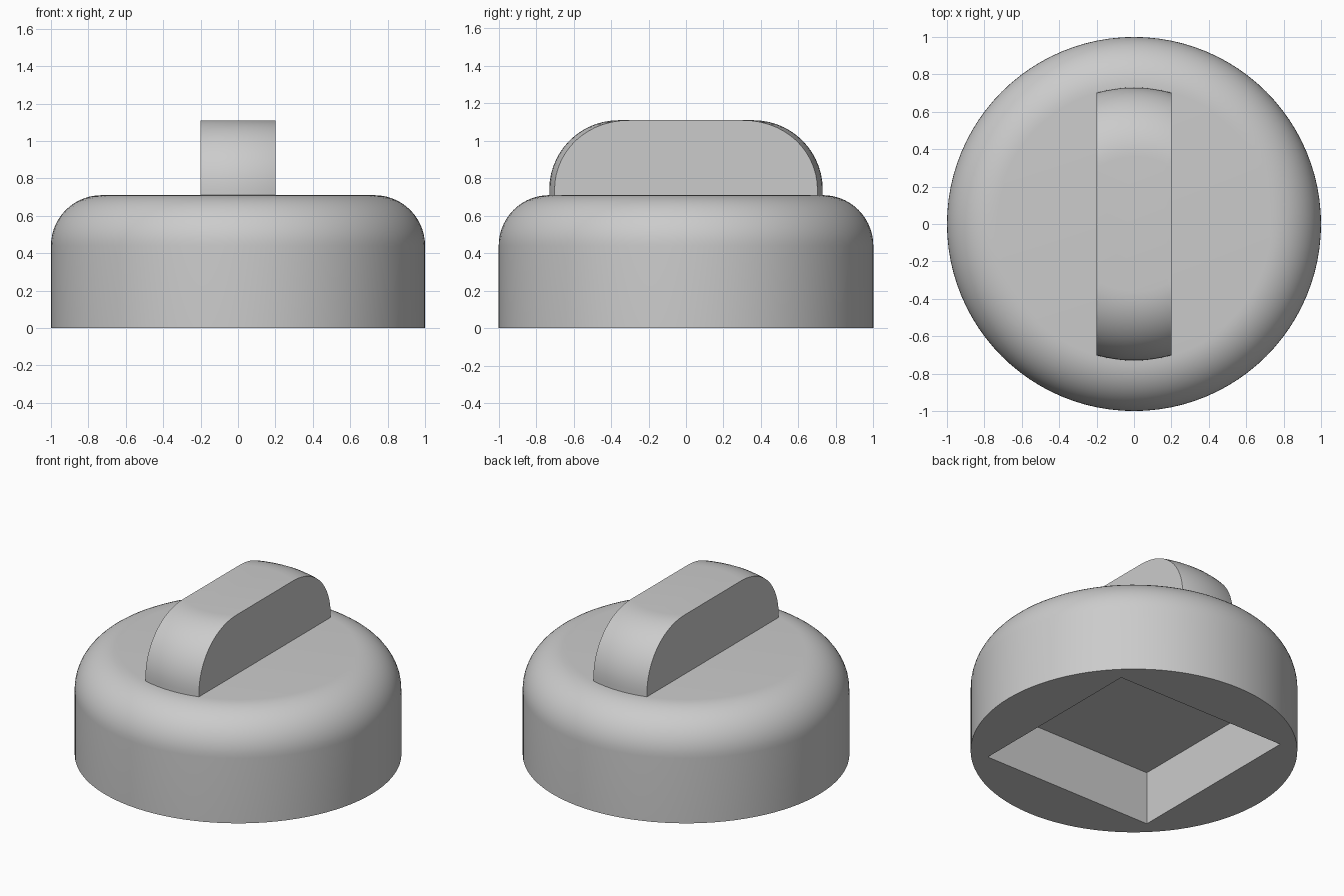
import bpy, bmesh
from math import sin, cos, pi, radians
from mathutils import Vector

if "Cube" in bpy.data.objects:
    bpy.data.objects.remove(bpy.data.objects["Cube"])

grey = bpy.data.materials.new("plain grey")
grey.use_nodes = True
grey.diffuse_color = (0.6, 0.6, 0.6, 1)
grey.node_tree.nodes["Principled BSDF"].inputs["Base Color"].default_value = (0.6, 0.6, 0.6, 1)


def rounded_disc(radius, bottom, top, fillet, segments=96, steps=14):
    """Solid of revolution with a rounded upper rim."""
    profile = [(radius, bottom)]
    for i in range(steps + 1):
        a = i / steps * pi / 2
        profile.append((radius - fillet + fillet * cos(a), top - fillet + fillet * sin(a)))
    bm = bmesh.new()
    rings = [[bm.verts.new((r * cos(2 * pi * k / segments), r * sin(2 * pi * k / segments), z))
              for k in range(segments)] for r, z in profile]
    for low, high in zip(rings, rings[1:]):
        for k in range(segments):
            n = (k + 1) % segments
            bm.faces.new((low[k], low[n], high[n], high[k]))
    bm.faces.new(rings[0][::-1])
    bm.faces.new(rings[-1])
    return bm


def finish(bm, name):
    bmesh.ops.recalc_face_normals(bm, faces=bm.faces)
    mesh = bpy.data.meshes.new(name)
    bm.to_mesh(mesh)
    bm.free()
    mesh.materials.append(grey)
    obj = bpy.data.objects.new(name, mesh)
    bpy.context.collection.objects.link(obj)
    return obj


def smooth(obj):
    bpy.ops.object.select_all(action="DESELECT")
    obj.select_set(True)
    bpy.context.view_layer.objects.active = obj
    bpy.ops.object.shade_smooth_by_angle(angle=radians(30))


# Round body with a square socket cut into its underside
body = finish(rounded_disc(1, 0, 0.71, 0.27), "knob_body")
socket_half, socket_depth = 0.635, 0.36
cut = bmesh.new()
bmesh.ops.create_cube(cut, size=2)
bmesh.ops.scale(cut, vec=(socket_half, socket_half, socket_depth), verts=cut.verts)
cutter = finish(cut, "socket_cutter")
cutter.hide_render = True
mod = body.modifiers.new("socket", "BOOLEAN")
mod.operation = "DIFFERENCE"
mod.solver = "EXACT"
mod.object = cutter
bpy.context.view_layer.objects.active = body
bpy.ops.object.modifier_apply(modifier=mod.name)
bpy.data.objects.remove(cutter)
smooth(body)

# Grip: a smaller rounded disc trimmed to a flat-sided bar
bm = rounded_disc(0.73, 0.70, 1.11, 0.37)
for side in (-1, 1):
    cut = bmesh.ops.bisect_plane(bm, geom=bm.verts[:] + bm.edges[:] + bm.faces[:],
                                 plane_co=Vector((0.2 * side, 0, 0)),
                                 plane_no=Vector((side, 0, 0)), clear_outer=True)
    edges = [e for e in cut["geom_cut"] if isinstance(e, bmesh.types.BMEdge)]
    bmesh.ops.holes_fill(bm, edges=edges, sides=0)
smooth(finish(bm, "grip_bar"))
